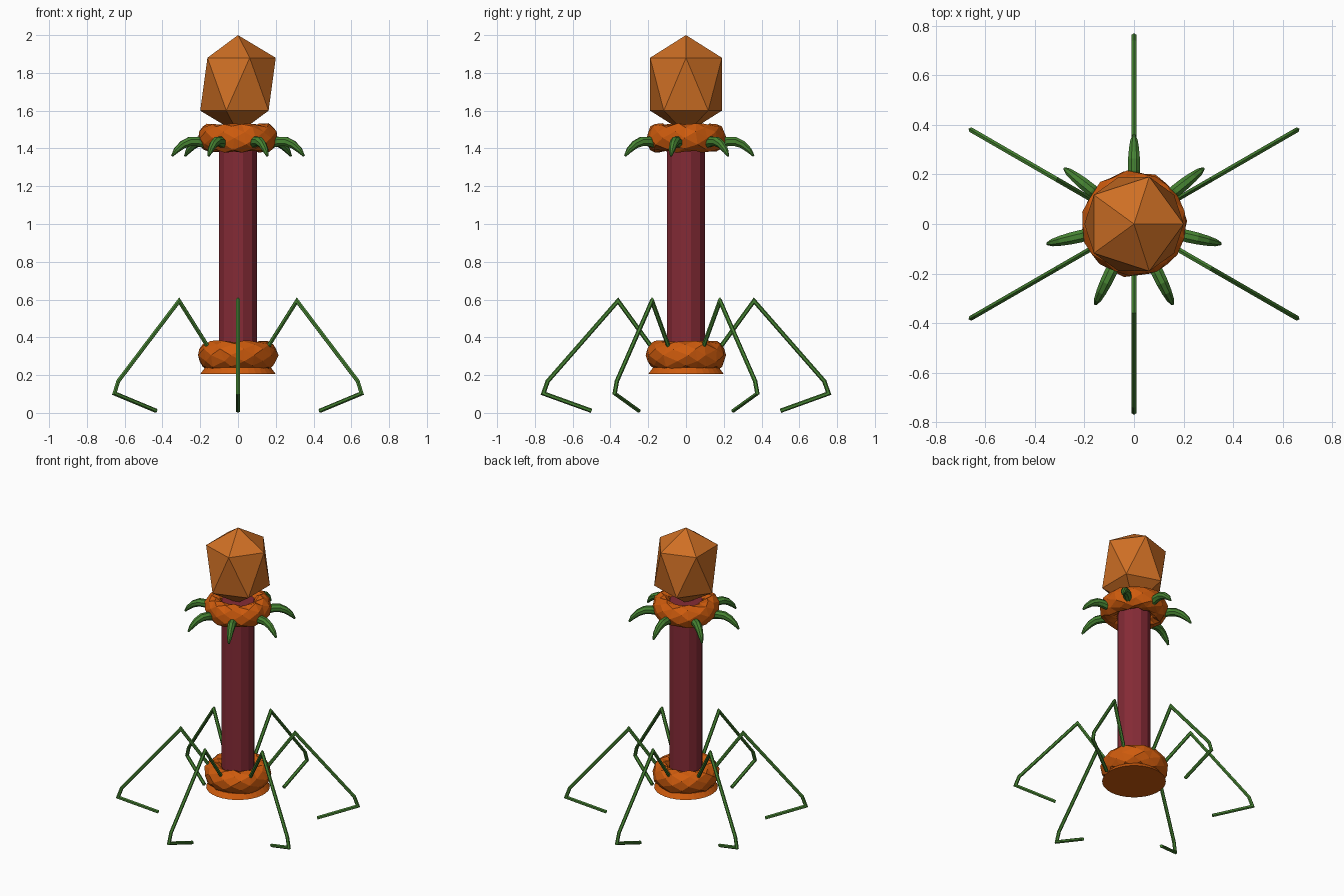
import bpy, bmesh, math, random
from mathutils import Vector

random.seed(4)
if "Cube" in bpy.data.objects:
    bpy.data.objects.remove(bpy.data.objects["Cube"], do_unlink=True)


def material(name, rgb):
    m = bpy.data.materials.new(name)
    m.use_nodes = True
    m.diffuse_color = (*rgb, 1)
    bsdf = next(n for n in m.node_tree.nodes if n.type == 'BSDF_PRINCIPLED')
    bsdf.inputs["Base Color"].default_value = (*rgb, 1)
    return m


AMBER = material("amber", (0.62, 0.16, 0.018))
ORANGE = material("deep orange", (0.62, 0.105, 0.004))
MAROON = material("maroon", (0.235, 0.024, 0.037))
GREEN = material("green", (0.062, 0.23, 0.032))


def finish(name, bm, mat):
    bmesh.ops.recalc_face_normals(bm, faces=bm.faces)
    mesh = bpy.data.meshes.new(name)
    bm.to_mesh(mesh)
    bm.free()
    mesh.materials.append(mat)
    obj = bpy.data.objects.new(name, mesh)
    bpy.context.collection.objects.link(obj)
    return obj


def ring(bm, radius, z, count, turn):
    angles = [turn + math.tau * i / count for i in range(count)]
    return [bm.verts.new((radius * math.cos(a), radius * math.sin(a), z)) for a in angles]


def prism(name, r_low, r_high, z_low, z_high, sides, mat):
    bm = bmesh.new()
    low = ring(bm, r_low, z_low, sides, math.pi / sides)
    high = ring(bm, r_high, z_high, sides, math.pi / sides)
    for i in range(sides):
        j = (i + 1) % sides
        bm.faces.new((low[i], low[j], high[j], high[i]))
    bm.faces.new(low)
    bm.faces.new(high)
    return finish(name, bm, mat)


def lumpy_ring(name, z):
    """Faceted, slightly irregular torus."""
    bm = bmesh.new()
    around, section = 22, 7
    rows = []
    for i in range(around):
        row = []
        for k in range(section):
            t = math.tau * (k + 0.5 * (i % 2)) / section
            a = math.tau * (i + random.uniform(-0.25, 0.25)) / around
            s = random.uniform(0.9, 1.06)
            r = 0.152 + 0.062 * s * math.cos(t)
            row.append(bm.verts.new((r * math.cos(a), r * math.sin(a),
                                     z + 0.077 * s * math.sin(t))))
        rows.append(row)
    for i in range(around):
        p, q = rows[i], rows[(i + 1) % around]
        for k in range(section):
            n = (k + 1) % section
            if i % 2:
                bm.faces.new((p[k], q[k], q[n]))
                bm.faces.new((p[k], q[n], p[n]))
            else:
                bm.faces.new((p[k], q[k], p[n]))
                bm.faces.new((q[k], q[n], p[n]))
    return finish(name, bm, ORANGE)


def limb(name, path, radii, angle, sides):
    """Tube along (radial, height) points in the vertical plane at an angle."""
    bm = bmesh.new()
    out = Vector((math.cos(angle), math.sin(angle), 0))
    side = Vector((-math.sin(angle), math.cos(angle), 0))
    pts = [out * r + Vector((0, 0, z)) for r, z in path]
    rows = []
    for i, p in enumerate(pts):
        before = (p - pts[i - 1]).normalized() if i else (pts[1] - p).normalized()
        after = (pts[i + 1] - p).normalized() if i + 1 < len(pts) else before
        along = (before + after).normalized()
        up = along.cross(side) / max(0.5, along.dot(before))
        turns = [math.tau * (k + 0.5) / sides for k in range(sides)]
        rows.append([bm.verts.new(p + radii[i] * (side * math.cos(t) + up * math.sin(t)))
                     for t in turns])
    for p, q in zip(rows, rows[1:]):
        for k in range(sides):
            n = (k + 1) % sides
            bm.faces.new((p[k], p[n], q[n], q[k]))
    bm.faces.new(rows[0])
    bm.faces.new(rows[-1])
    return finish(name, bm, GREEN)


# Head: tall icosahedron
bm = bmesh.new()
top = bm.verts.new((0, 0, 2.0))
upper = ring(bm, 0.2, 1.88, 5, 0)
lower = ring(bm, 0.2, 1.6, 5, math.pi / 5)
bottom = bm.verts.new((0, 0, 1.48))
for i in range(5):
    j = (i + 1) % 5
    bm.faces.new((top, upper[i], upper[j]))
    bm.faces.new((upper[i], lower[i], upper[j]))
    bm.faces.new((lower[i], lower[j], upper[j]))
    bm.faces.new((bottom, lower[j], lower[i]))
finish("head", bm, AMBER)

# Tail tube, collar, base ring and base plate
prism("tail_tube", 0.104, 0.104, 0.22, 1.5, 12, MAROON)
lumpy_ring("collar", 1.455)
lumpy_ring("base_ring", 0.305)
prism("base_plate", 0.2, 0.175, 0.207, 0.24, 32, ORANGE)

# Curved whiskers around the collar
whisker_path = [(0.18, 1.425), (0.22, 1.437), (0.26, 1.437), (0.3, 1.42),
                (0.335, 1.39), (0.358, 1.36)]
whisker_radii = [0.024, 0.027, 0.026, 0.022, 0.016, 0.006]
for i in range(7):
    limb(f"whisker_{i + 1}", whisker_path, whisker_radii,
         math.pi / 2 + math.tau * i / 7, 8)

# Jointed legs around the base
leg_path = [(0.165, 0.325), (0.36, 0.593), (0.732, 0.168), (0.755, 0.103), (0.5, 0.011)]
for i in range(6):
    limb(f"leg_{i + 1}", leg_path, [0.0115] * len(leg_path),
         math.pi / 2 + math.tau * i / 6, 6)
